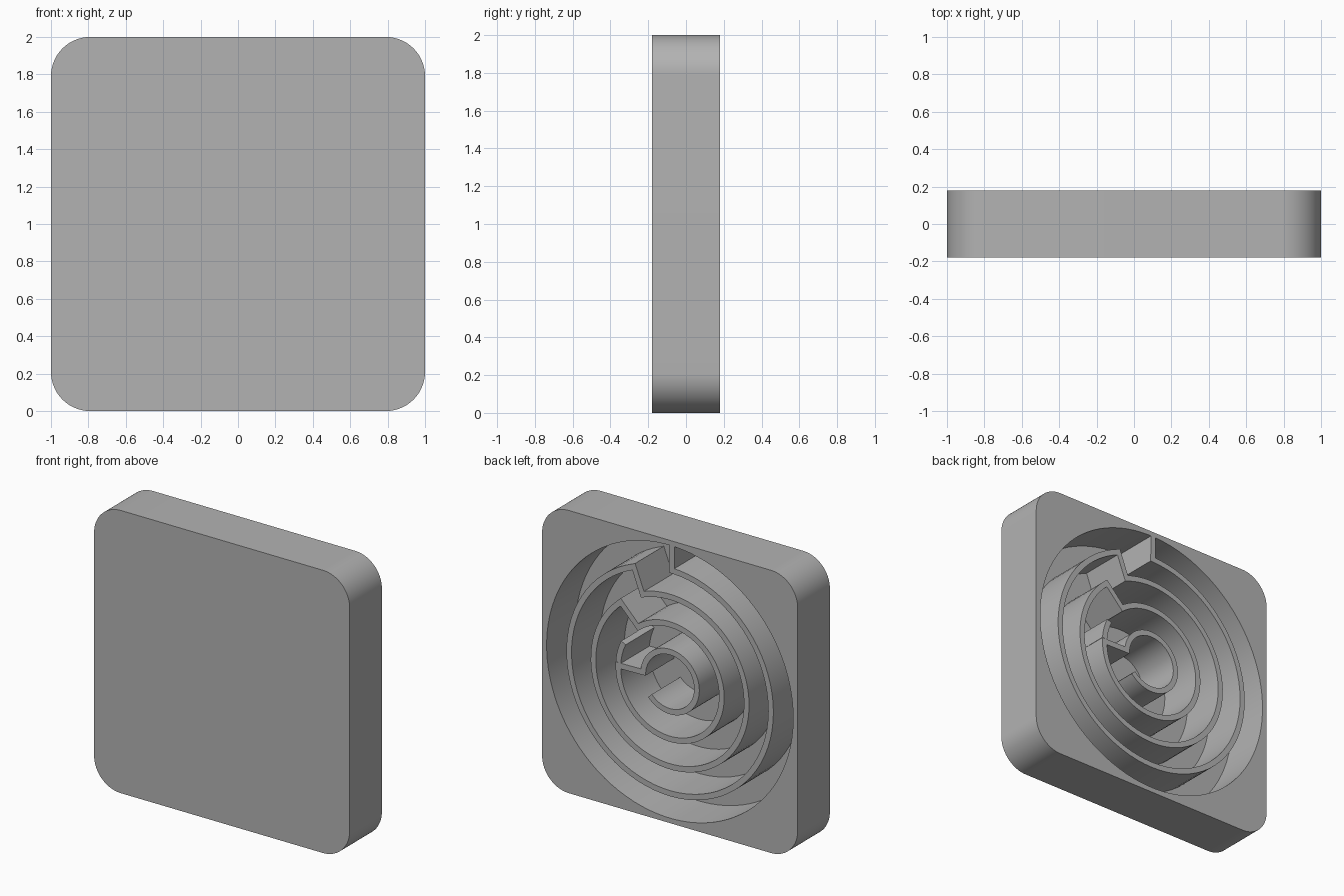
import bpy
import bmesh
from math import cos, sin, radians, pi
from mathutils import Vector

cube = bpy.data.objects.get("Cube")
if cube:
    bpy.data.objects.remove(cube, do_unlink=True)

HALF_DEPTH = 0.18
FLOOR_Y = -0.14
POCKET_R = 0.965
CORNER_R = 0.21
WALL = 0.04

grey = bpy.data.materials.new("plain_grey")
grey.use_nodes = True
grey.diffuse_color = (0.45, 0.45, 0.45, 1)
grey.node_tree.nodes["Principled BSDF"].inputs["Base Color"].default_value = grey.diffuse_color


def polar(r, degrees):
    """Point in the plate's plane, angles counter-clockwise seen from the back."""
    a = radians(degrees)
    return Vector((-r * cos(a), 1 + r * sin(a)))


def finish(bm, name):
    bmesh.ops.recalc_face_normals(bm, faces=bm.faces[:])
    mesh = bpy.data.meshes.new(name)
    bm.to_mesh(mesh)
    bm.free()
    mesh.materials.append(grey)
    obj = bpy.data.objects.new(name, mesh)
    bpy.context.collection.objects.link(obj)
    bpy.ops.object.select_all(action='DESELECT')
    obj.select_set(True)
    bpy.context.view_layer.objects.active = obj
    bpy.ops.object.shade_smooth_by_angle(angle=radians(30))
    return obj


def loop(bm, points, y):
    return [bm.verts.new((p.x, y, p.y)) for p in points]


def bridge(bm, a, b):
    n = len(a)
    for i in range(n):
        j = (i + 1) % n
        bm.faces.new((a[i], a[j], b[j], b[i]))


# Rounded square block with a round pocket in its back
def make_block():
    steps = 24
    total = 4 * steps
    square, circle = [], []
    for i in range(total):
        corner, k = divmod(i, steps)
        centre = polar((1 - CORNER_R) * 2 ** 0.5, 45 + 90 * corner)
        square.append(centre + polar(CORNER_R, 90 * (corner + k / (steps - 1))) - Vector((0, 1)))
        circle.append(polar(POCKET_R, 360 * (i + 0.5) / total))
    bm = bmesh.new()
    front = loop(bm, square, -HALF_DEPTH)
    back = loop(bm, square, HALF_DEPTH)
    rim = loop(bm, circle, HALF_DEPTH)
    floor = loop(bm, circle, FLOOR_Y)
    bm.faces.new(front)
    for a, b in ((front, back), (back, rim), (rim, floor)):
        bridge(bm, a, b)
    bm.faces.new(floor)
    return finish(bm, "pocketed_block")


# Thin upright wall following a path, with mitred corners
def make_wall(path, name):
    left, right = [], []
    for i, p in enumerate(path):
        before = (p - path[i - 1]).normalized() if i else None
        after = (path[i + 1] - p).normalized() if i + 1 < len(path) else None
        before, after = before or after, after or before
        n1 = Vector((-before.y, before.x))
        n2 = Vector((-after.y, after.x))
        miter = (n1 + n2).normalized()
        offset = miter * (WALL / 2 / miter.dot(n1))
        left.append(p + offset)
        right.append(p - offset)
    bm = bmesh.new()
    top_l, top_r = loop(bm, left, HALF_DEPTH), loop(bm, right, HALF_DEPTH)
    low_l, low_r = loop(bm, left, FLOOR_Y), loop(bm, right, FLOOR_Y)
    for i in range(len(path) - 1):
        for a, b in ((top_l, top_r), (top_r, low_r), (low_r, low_l), (low_l, top_l)):
            bm.faces.new((a[i], a[i + 1], b[i + 1], b[i]))
    for i in (0, -1):
        bm.faces.new((top_l[i], top_r[i], low_r[i], low_l[i]))
    return finish(bm, name)


def arc(r, start, end, steps=72):
    return [polar(r, start + (end - start) * i / steps) for i in range(steps + 1)]


make_block()

# Stepped coil: each ring almost closes, then jogs inward to the next
rings = ((0.79, 89, 111), (0.60, 111, 130), (0.405, 128, 179), (0.21, 177, 222))
coil = [polar(POCKET_R, 89)]
for radius, start, end in rings:
    coil += arc(radius, start, end - 360)
make_wall(coil, "coil_wall")

# Short tab carrying the third ring past its jog
make_wall(arc(0.405, 176, 154, 8), "coil_tab")
